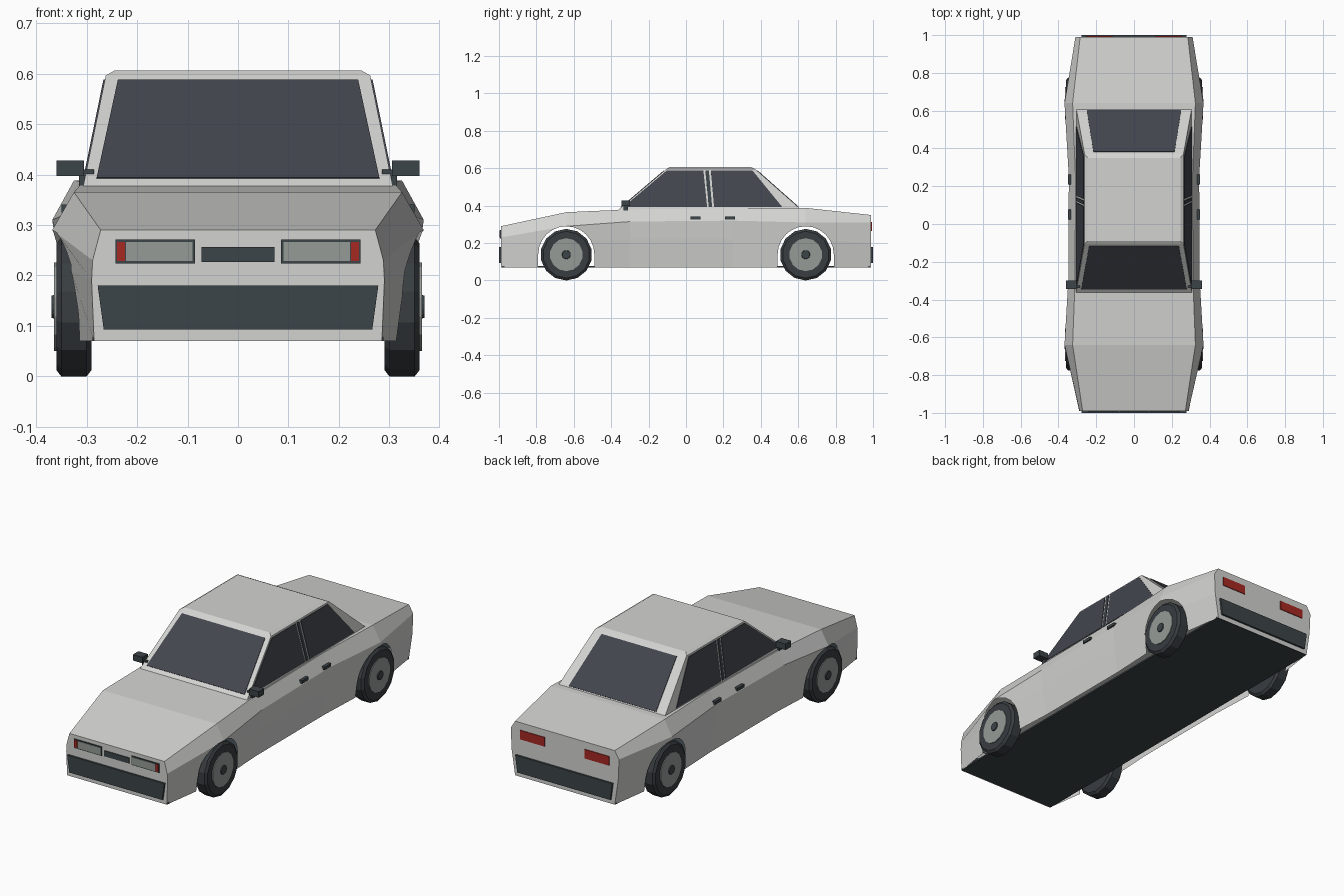
import bpy, bmesh, math
from mathutils import Vector, Matrix

if "Cube" in bpy.data.objects:
    bpy.data.objects.remove(bpy.data.objects["Cube"], do_unlink=True)


def material(name, r, g, b):
    mat = bpy.data.materials.new(name)
    mat.use_nodes = True
    mat.diffuse_color = (r, g, b, 1)
    mat.node_tree.nodes["Principled BSDF"].inputs["Base Color"].default_value = (r, g, b, 1)
    return mat


PAINT = material("silver paint", .65, .65, .64)
GLASS = material("tinted glass", .055, .06, .075)
TRIM = material("dark trim", .045, .058, .065)
RUBBER = material("tyre rubber", .04, .047, .053)
METAL = material("grey metal", .3, .33, .31)
RED = material("red lens", .38, .022, .016)


def finish(name, bm, mat):
    bmesh.ops.recalc_face_normals(bm, faces=bm.faces)
    mesh = bpy.data.meshes.new(name)
    bm.to_mesh(mesh)
    bm.free()
    mesh.materials.append(mat)
    obj = bpy.data.objects.new(name, mesh)
    bpy.context.scene.collection.objects.link(obj)
    return obj


def loft(name, rings, mat):
    """Skin a list of equal closed rings and cap both ends."""
    bm = bmesh.new()
    rows = [[bm.verts.new(p) for p in ring] for ring in rings]
    n = len(rows[0])
    for a, b in zip(rows, rows[1:]):
        for i in range(n):
            j = (i + 1) % n
            bm.faces.new((a[i], a[j], b[j], b[i]))
    bm.faces.new(rows[0])
    bm.faces.new(rows[-1])
    return finish(name, bm, mat)


def plate(name, points, normal, mat, height=.006):
    """Thin plate lying on a surface with the given outward normal."""
    out = Vector(normal).normalized()
    lower = [Vector(p) - out * .002 for p in points]
    upper = [Vector(p) + out * height for p in points]
    return loft(name, [lower, upper], mat)


def box(name, x, y, z, mat):
    return loft(name, [[(x[0], y[0], h), (x[1], y[0], h), (x[1], y[1], h), (x[0], y[1], h)]
                       for h in z], mat)


def end_plate(name, x, z, end, mat, height=.004, taper=0):
    """Plate on the nose (end = -1) or on the tail (end = 1)."""
    y = end * END
    points = [(x[0] + taper, y, z[0]), (x[1] - taper, y, z[0]), (x[1], y, z[1]), (x[0], y, z[1])]
    return plate(name, points, (0, end, 0), mat, height)


END = .99
AXLE = .64
SIDES = (("left", 1), ("right", -1))

# Lower body: y, then floor edge, sill, shoulder and top edge as (x, z)
sections = [
    (-END, (.285, .07), (.29, .19), (.288, .23), (.272, .29)),
    (-AXLE, (.335, .07), (.355, .22), (.368, .29), (.325, .365)),
    (-.3, (.318, .07), (.34, .22), (.348, .315), (.312, .38)),
    (.25, (.318, .07), (.335, .22), (.345, .32), (.31, .387)),
    (AXLE, (.335, .07), (.355, .22), (.368, .31), (.325, .388)),
    (END, (.285, .07), (.305, .2), (.31, .31), (.285, .35)),
]
rings = []
for y, *half in sections:
    rings.append([(x, y, z) for x, z in half] + [(-x, y, z) for x, z in reversed(half)])
body = loft("body_shell", rings, PAINT)

# Wheel arches cut through the shell
for cy in (-AXLE, AXLE):
    arch = [(cy + .15, 0), *[(cy + .15 * math.cos(a), .14 + .15 * math.sin(a))
            for a in (math.pi * i / 12 for i in range(13))], (cy - .15, 0)]
    cutter = loft("arch_cutter", [[(x, y, z) for y, z in arch] for x in (-.5, .5)], PAINT)
    cutter.hide_render = True
    mod = body.modifiers.new("arch", "BOOLEAN")
    mod.operation, mod.solver, mod.object = "DIFFERENCE", "EXACT", cutter
    bpy.context.view_layer.update()
    cut = bpy.data.meshes.new_from_object(body.evaluated_get(bpy.context.evaluated_depsgraph_get()))
    body.modifiers.clear()
    body.data = cut
    bpy.data.objects.remove(cutter, do_unlink=True)

# Leave an open shell: remove the tunnel walls and the underside
bm = bmesh.new()
bm.from_mesh(body.data)
inner = []
for f in bm.faces:
    c = f.calc_center_median()
    if abs(f.normal.x) < .002 and abs(c.y) < .95 and c.z < .32:
        inner.append(f)
bmesh.ops.delete(bm, geom=inner, context="FACES")
bm.to_mesh(body.data)
bm.free()

# Floor pan
box("floor_pan", (-.288, .288), (-.985, .985), (.07, .078), TRIM)

# Cabin
BELT, EAVE = .375, .596


def side_x(z):
    return .305 - .204 * (z - .385)


def front_y(z):
    return -.105 - (EAVE - z) * 1.18


def rear_y(z):
    return .37 + (EAVE - z) * 1.13


def rectangle(x, front, rear, z):
    return [(-x, front, z), (x, front, z), (x, rear, z), (-x, rear, z)]


loft("cabin", [
    rectangle(side_x(BELT), front_y(BELT), rear_y(BELT), BELT),
    rectangle(side_x(EAVE), front_y(EAVE), rear_y(EAVE), EAVE),
    rectangle(.245, -.09, .35, .606),
], PAINT)

# Windscreen and rear window
for name, slope, normal, low, high in (
        ("windscreen", front_y, (0, -1, 1.18), .28, .238),
        ("rear_window", rear_y, (0, 1, 1.13), .25, .215)):
    bottom, top = .392, .586
    plate(name, [(-low, slope(bottom), bottom), (low, slope(bottom), bottom),
                 (high, slope(top), top), (-high, slope(top), top)], normal, GLASS, .003)

# Side glass, door pillar, handles and mirrors
side_parts = [
    ("front_side_glass", [(-.335, .392), (.113, .392), (.093, .588), (-.102, .588)], GLASS),
    ("door_pillar", [(.122, .392), (.14, .392), (.122, .588), (.103, .588)], TRIM),
    ("rear_side_glass", [(.15, .392), (.515, .392), (.355, .588), (.133, .588)], GLASS),
]
for side, s in SIDES:
    for name, outline, mat in side_parts:
        plate(side + "_" + name, [(s * side_x(z), y, z) for y, z in outline],
              (s, 0, .204), mat, .003)
    for name, y in (("front", .05), ("rear", .235)):
        box(f"{side}_{name}_handle", (s * .325, s * .35), (y - .027, y + .027),
            (.325, .341), TRIM)
    box(side + "_mirror", (s * .305, s * .36), (-.345, -.3), (.397, .428), TRIM)
    box(side + "_mirror_arm", (s * .285, s * .315), (-.335, -.31), (.375, .41), TRIM)

# Bumpers and grille
for name, end in (("front", -1), ("rear", 1)):
    end_plate(name + "_bumper", (-.278, .278), (.093, .18), end, TRIM, .01, .012)
end_plate("grille", (-.072, .072), (.227, .256), -1, TRIM)

# Lamps
for side, s in SIDES:
    end_plate(side + "_headlamp_frame", (s * .085, s * .243), (.224, .271), -1, TRIM)
    end_plate(side + "_headlamp", (s * .09, s * .222), (.229, .266), -1, METAL, .006)
    end_plate(side + "_indicator", (s * .224, s * .24), (.229, .266), -1, RED, .006)
    end_plate(side + "_tail_lamp", (s * .115, s * .255), (.265, .312), 1, RED)


# Wheels: rings of (x, radius) turned about the axle
def turned(name, profile, s, cy, mat):
    count = 14
    angles = [2 * math.pi * i / count for i in range(count)]
    loft(name, [[(s * x, cy + r * math.sin(a), .138 + r * math.cos(a)) for a in angles]
                for x, r in profile], mat)


for side, s in SIDES:
    for place, cy in (("front", -AXLE), ("rear", AXLE)):
        label = f"{side}_{place}_"
        turned(label + "tyre", [(.29, .125), (.3, .138), (.35, .138), (.36, .125)],
               s, cy, RUBBER)
        turned(label + "rim", [(.35, .088), (.364, .088)], s, cy, METAL)
        turned(label + "hub", [(.36, .025), (.369, .022)], s, cy, TRIM)
